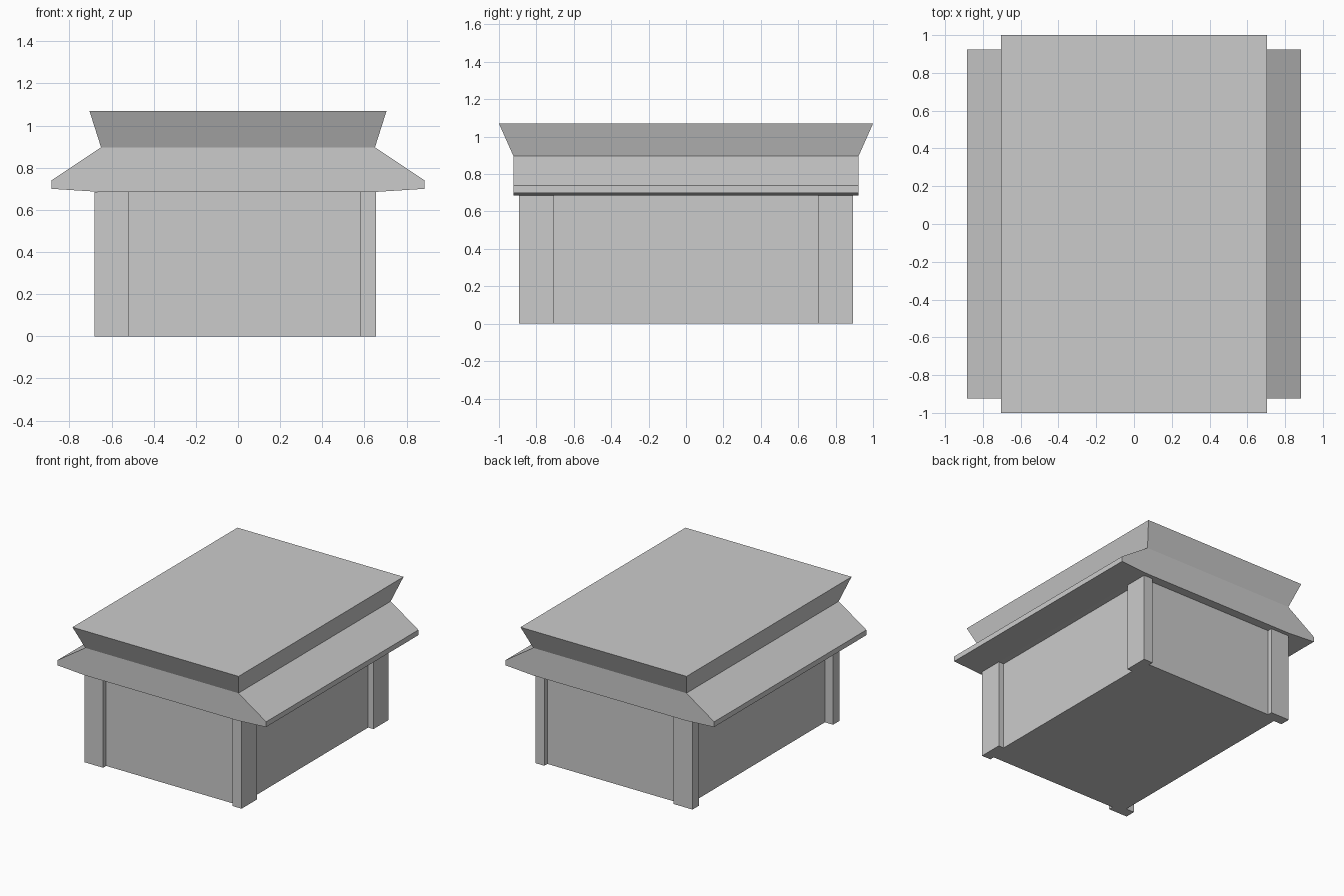
import bpy, bmesh

if "Cube" in bpy.data.objects:
    bpy.data.objects.remove(bpy.data.objects["Cube"])


def make_object(name, bm):
    bmesh.ops.recalc_face_normals(bm, faces=bm.faces)
    mesh = bpy.data.meshes.new(name)
    bm.to_mesh(mesh)
    bm.free()
    obj = bpy.data.objects.new(name, mesh)
    bpy.context.collection.objects.link(obj)
    return obj


def loft(name, ring_a, ring_b):
    """Closed solid between two rings with the same number of points."""
    bm = bmesh.new()
    a = [bm.verts.new(p) for p in ring_a]
    b = [bm.verts.new(p) for p in ring_b]
    n = len(a)
    bm.faces.new(a)
    bm.faces.new(b)
    for i in range(n):
        j = (i + 1) % n
        bm.faces.new((a[i], a[j], b[j], b[i]))
    return make_object(name, bm)


def rect(x0, x1, y0, y1, z):
    return [(x0, y0, z), (x1, y0, z), (x1, y1, z), (x0, y1, z)]


def box(name, x0, x1, y0, y1, z0, z1):
    return loft(name, rect(x0, x1, y0, y1, z0), rect(x0, x1, y0, y1, z1))


EAVE_Z = 0.685

# Main walls
box("walls", -0.61, 0.61, -0.855, 0.855, 0, EAVE_Z)

# Corner posts: wide to the front on the left, wide to the side on the right
for side, s in (("front", -1), ("back", 1)):
    for name, x0, x1, depth in (("left", -0.68, -0.52, 0.08),
                                ("right", 0.578, 0.655, 0.185)):
        y0, y1 = sorted((s * 0.892, s * (0.892 - depth)))
        box(f"{side}_{name}_post", x0, x1, y0, y1, 0, EAVE_Z)

# Eaves: half profile mirrored, extruded along y
half = [(0.65, EAVE_Z), (0.885, 0.70), (0.885, 0.74), (0.65, 0.897)]
profile = half + [(-x, z) for x, z in reversed(half)]
loft("eaves",
     [(x, -0.923, z) for x, z in profile],
     [(x, 0.923, z) for x, z in profile])

# Flared flat roof cap
loft("roof_cap",
     rect(-0.65, 0.65, -0.923, 0.923, 0.897),
     rect(-0.705, 0.705, -1, 1, 1.07))
